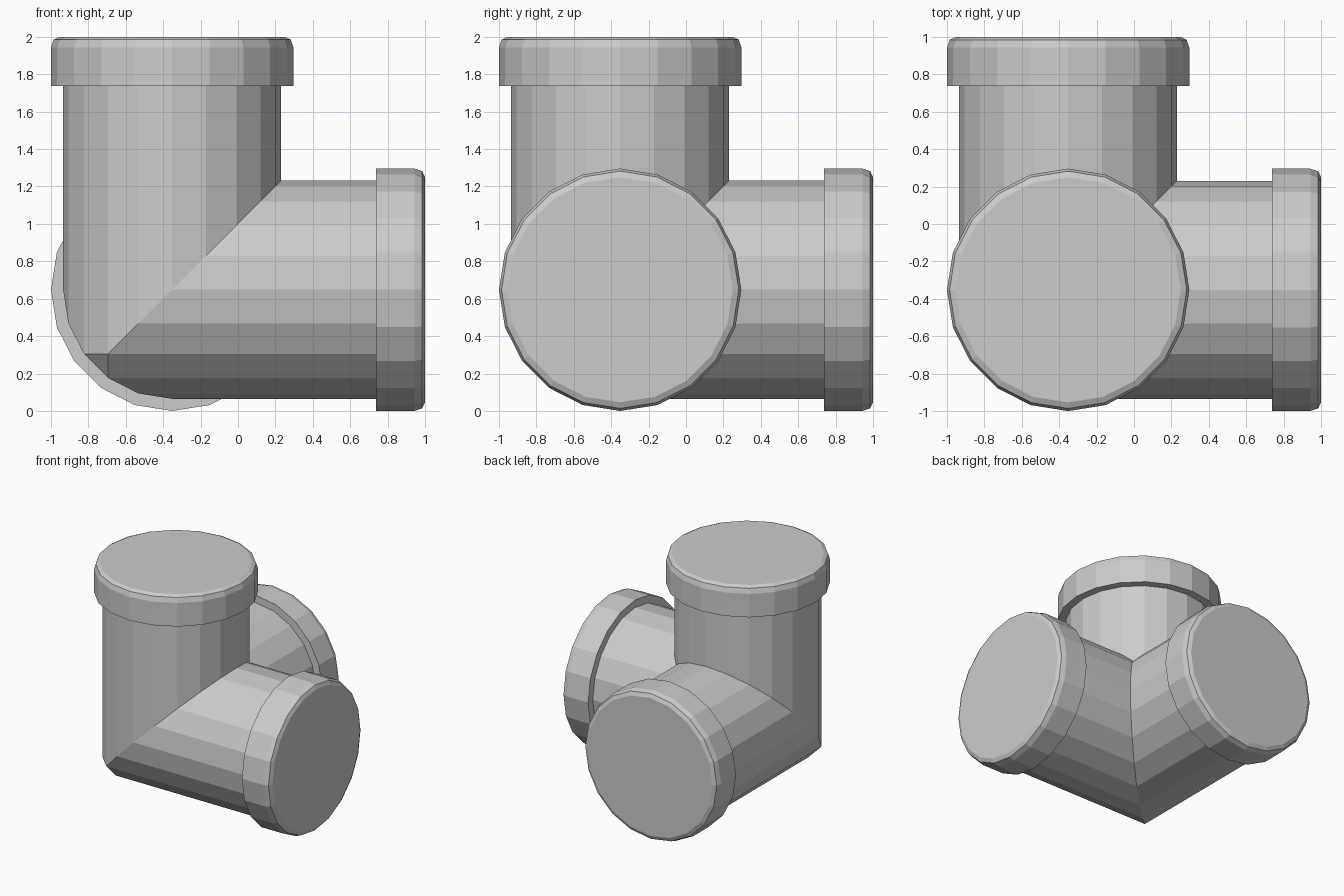
import bpy, bmesh, math
from mathutils import Matrix, Vector

if "Cube" in bpy.data.objects:
    bpy.data.objects.remove(bpy.data.objects["Cube"])

SIDES = 20
R_PIPE = 0.583
CENTRE = Vector((-0.352, -0.352, 0.648))

# Cyclic axis swaps send the z direction to z, x and y
TO_Z = Matrix.Identity(4)
TO_X = Matrix(((0, 0, 1, 0), (1, 0, 0, 0), (0, 1, 0, 0), (0, 0, 0, 1)))
TO_Y = TO_X @ TO_X
DIRECTIONS = {"top": TO_Z, "side": TO_X, "back": TO_Y}


def lathe(bm, profile, turn, cap=False):
    """Revolve (radius, z) points about z, then turn to the wanted axis."""
    rings = []
    for r, z in profile:
        rings.append([bm.verts.new(turn @ Vector((
            r * math.cos(math.tau * i / SIDES),
            r * math.sin(math.tau * i / SIDES), z))) for i in range(SIDES)])
    for a, b in zip(rings, rings[1:]):
        for i in range(SIDES):
            j = (i + 1) % SIDES
            bm.faces.new((a[i], a[j], b[j], b[i]))
    if cap:
        bm.faces.new(rings[0][::-1])
        bm.faces.new(rings[-1])


def bisect(bm, point, normal):
    """Remove everything on the side the normal points to."""
    bmesh.ops.bisect_plane(bm, geom=bm.verts[:] + bm.edges[:] + bm.faces[:],
                           dist=1e-5, plane_co=point, plane_no=normal,
                           clear_outer=True)


def finish(bm, name):
    bmesh.ops.recalc_face_normals(bm, faces=bm.faces)
    mesh = bpy.data.meshes.new(name)
    bm.to_mesh(mesh)
    bm.free()
    obj = bpy.data.objects.new(name, mesh)
    obj.location = CENTRE
    bpy.context.collection.objects.link(obj)


# Three-way elbow: one pipe mitred against its two neighbours, copied to each axis
pipe = bmesh.new()
lathe(pipe, [(R_PIPE, -1.0), (R_PIPE, 1.12)], TO_Z)
bisect(pipe, (0, 0, 0), (1, 0, -1))
bisect(pipe, (0, 0, 0), (0, 1, -1))
branch = bpy.data.meshes.new("branch")
pipe.to_mesh(branch)
pipe.free()

body = bmesh.new()
for turn in DIRECTIONS.values():
    branch_copy = branch.copy()
    branch_copy.transform(turn)
    body.from_mesh(branch_copy)
    bpy.data.meshes.remove(branch_copy)
bpy.data.meshes.remove(branch)
bmesh.ops.remove_doubles(body, verts=body.verts, dist=1e-4)

# Small triangular flat on the outer corner
s, c = math.sin(math.radians(36)), math.cos(math.radians(36))
bisect(body, -R_PIPE * Vector((s, s, c)), (-1, -1, -1))
rim = [e for e in body.edges if e.is_boundary
       and all(sum(v.co) < 0 for v in e.verts)]
bmesh.ops.holes_fill(body, edges=rim, sides=0)
ends = [e for e in body.edges if e.is_boundary]
bmesh.ops.holes_fill(body, edges=ends, sides=0)
finish(body, "elbow_body")

# Socket collars with a rounded outer rim
COLLAR = [(0.648, 1.09), (0.648, 1.295), (0.634, 1.337), (0.602, 1.352)]
for name, turn in DIRECTIONS.items():
    bm = bmesh.new()
    lathe(bm, COLLAR, turn, cap=True)
    finish(bm, name + "_collar")
